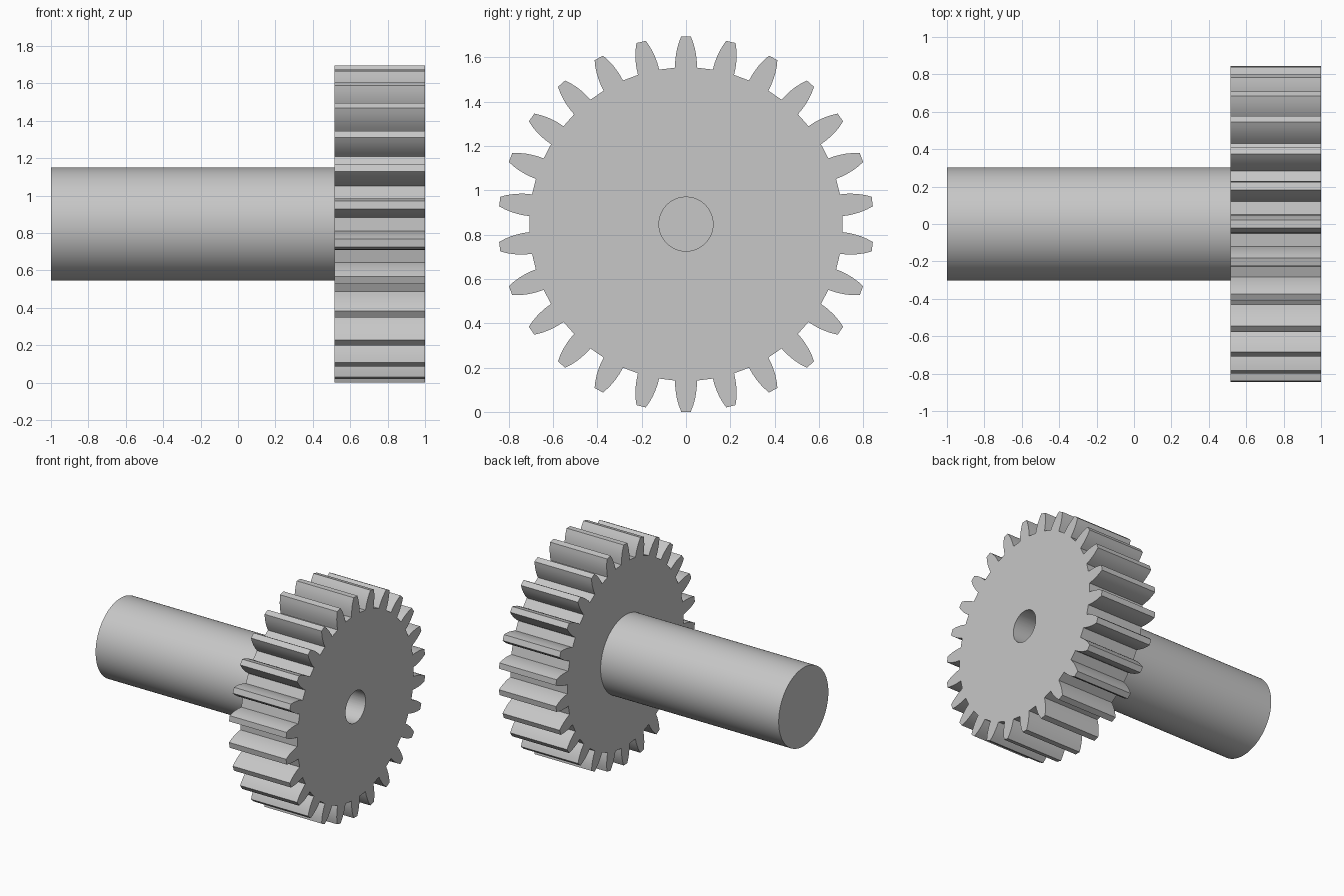
import bpy, bmesh
from math import sin, cos, tau, radians
from mathutils import Matrix

cube = bpy.data.objects.get("Cube")
if cube:
    bpy.data.objects.remove(cube, do_unlink=True)

TEETH = 26
AXIS_Z = 0.8475
GEAR_BACK, GEAR_FRONT = 0.515, 1.0
HOLE_R, SHAFT_R = 0.122, 0.302
# Tooth flank: (radius, half thickness) from root to tip
FLANK = [(0.708, 0.0495), (0.74, 0.0485), (0.765, 0.0455), (0.79, 0.041),
         (0.82, 0.0325), (0.8475, 0.0215)]

steel = bpy.data.materials.new("steel grey")
steel.use_nodes = True
steel.diffuse_color = (0.57, 0.57, 0.57, 1)
steel.node_tree.nodes["Principled BSDF"].inputs["Base Color"].default_value = steel.diffuse_color


def finish(bm, name):
    """Turn a bmesh into a smooth-shaded object with sharp edges kept."""
    bmesh.ops.recalc_face_normals(bm, faces=bm.faces)
    mesh = bpy.data.meshes.new(name)
    bm.to_mesh(mesh)
    bm.free()
    mesh.materials.append(steel)
    obj = bpy.data.objects.new(name, mesh)
    bpy.context.collection.objects.link(obj)
    bpy.ops.object.select_all(action="DESELECT")
    obj.select_set(True)
    bpy.context.view_layer.objects.active = obj
    bpy.ops.object.shade_smooth_by_angle(angle=radians(30))
    return obj


# Gear wheel: toothed outline joined to a bored centre
tooth = [(r, -w / r) for r, w in FLANK] + [(r, w / r) for r, w in reversed(FLANK)]
outline = [(r, a + tau * i / TEETH) for i in range(TEETH) for r, a in tooth]

bm = bmesh.new()
sections = []
for r, a in outline:
    corners = [(GEAR_BACK, r), (GEAR_FRONT, r), (GEAR_FRONT, HOLE_R), (GEAR_BACK, HOLE_R)]
    sections.append([bm.verts.new((x, d * sin(a), AXIS_Z + d * cos(a))) for x, d in corners])
for i, here in enumerate(sections):
    prev = sections[i - 1]
    for k in range(4):
        n = (k + 1) % 4
        bm.faces.new((prev[k], prev[n], here[n], here[k]))
finish(bm, "gear_wheel")

# Shaft: solid cylinder seated just inside the back of the gear
start, end = -1.0, GEAR_BACK + 0.005
bm = bmesh.new()
bmesh.ops.create_cone(
    bm, cap_ends=True, segments=96, radius1=SHAFT_R, radius2=SHAFT_R, depth=end - start,
    matrix=Matrix.Translation(((start + end) / 2, 0, AXIS_Z)) @ Matrix.Rotation(tau / 4, 4, "Y"))
finish(bm, "shaft")
